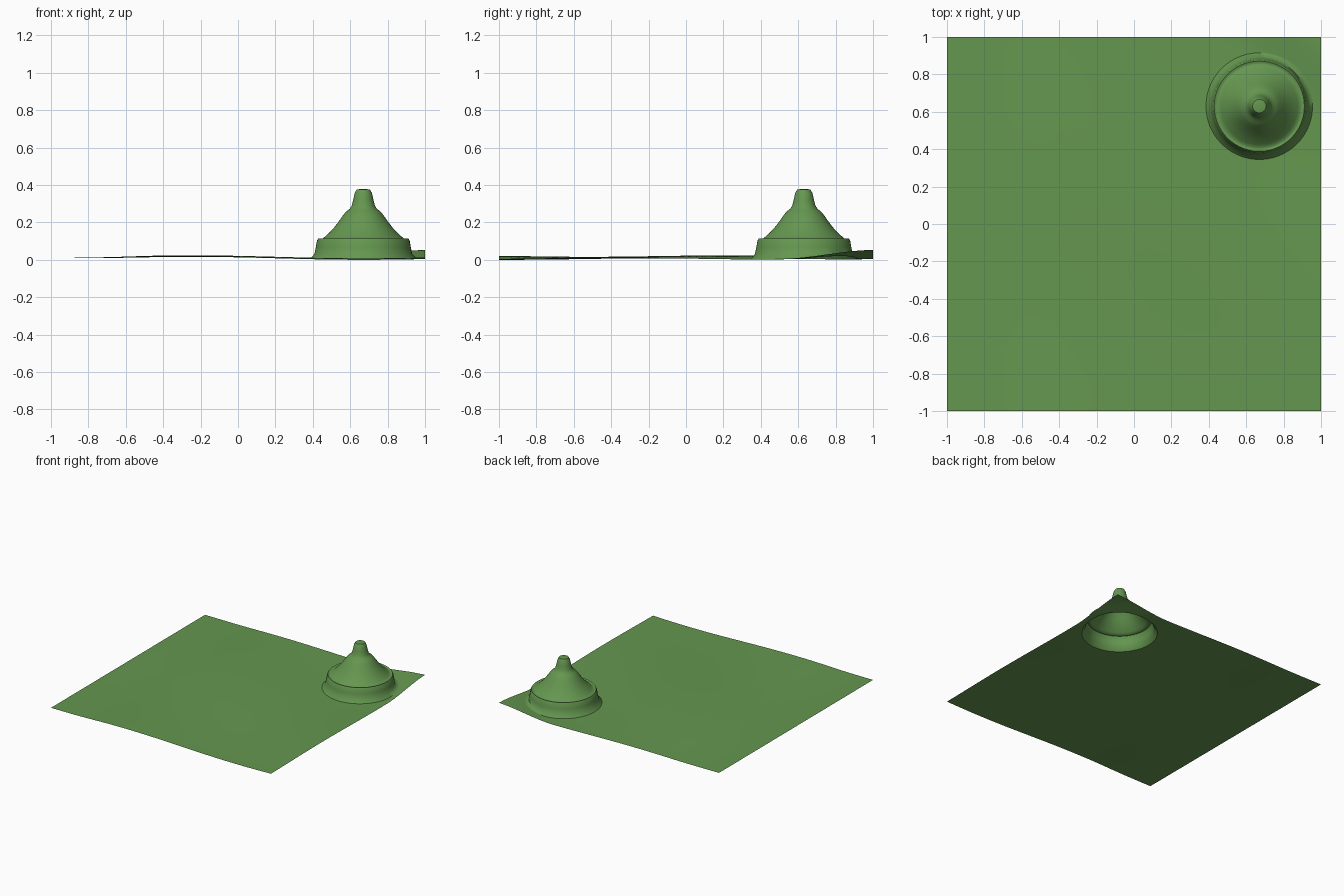
import bpy, bmesh, math
from mathutils import Vector

cube = bpy.data.objects.get("Cube")
if cube:
    bpy.data.objects.remove(cube)

HILL = Vector((0.67, 0.63))
SIDE = 48        # points along each side of the square
OUTER = 30       # rings between hill foot and square edge
FOOT = 0.285


def smooth(t):
    t = max(0.0, min(1.0, t))
    return t * t * (3 - 2 * t)


# gently rolling ground, flat on the right and lifted at one corner
def ground_height(p):
    x, y = p
    roll = 0.008 * math.cos(3.4 * (x + 0.25)) + 0.004 * math.sin(4 * y + 2 * x + 1)
    lift = 0.042 * smooth((x + y - 1.5) / 0.5)
    return 0.02 + smooth((x + 1) / 0.6) * roll + lift


# hill outline as (radius, height): knob, cone, ledge, wall
OUTLINE = [(0.02, 0.386), (0.036, 0.383), (0.046, 0.365), (0.054, 0.33),
           (0.062, 0.298), (0.073, 0.28), (0.09, 0.268), (0.107, 0.248),
           (0.13, 0.215), (0.155, 0.182), (0.18, 0.155), (0.205, 0.132),
           (0.222, 0.118), (0.232, 0.118), (0.241, 0.122), (0.248, 0.11),
           (0.254, 0.075), (0.261, 0.04)]

# points around the edge of the square, counter-clockwise
corners = [Vector(c) for c in ((1, 1), (-1, 1), (-1, -1), (1, -1))]
border = [corners[i].lerp(corners[(i + 1) % 4], k / SIDE)
          for i in range(4) for k in range(SIDE)]

bm = bmesh.new()
rings = []
for radius, height in OUTLINE:
    ring = [HILL + (b - HILL).normalized() * radius for b in border]
    rings.append([bm.verts.new((p.x, p.y, height)) for p in ring])
for k in range(OUTER + 1):
    ring = [(HILL + (b - HILL).normalized() * FOOT).lerp(b, k / OUTER) for b in border]
    rings.append([bm.verts.new((p.x, p.y, ground_height(p))) for p in ring])

# summit cap and bands between rings
bm.faces.new(rings[0])
n = len(border)
for inner, outer in zip(rings, rings[1:]):
    for i in range(n):
        j = (i + 1) % n
        bm.faces.new((inner[i], outer[i], outer[j], inner[j]))

# rest the lowest point on z = 0
low = min(v.co.z for v in bm.verts)
bmesh.ops.translate(bm, verts=bm.verts, vec=(0, 0, -low))

mesh = bpy.data.meshes.new("grassy_ground_with_hill")
bm.to_mesh(mesh)
bm.free()
ground = bpy.data.objects.new("grassy_ground_with_hill", mesh)
bpy.context.collection.objects.link(ground)

# grass colour
grass = bpy.data.materials.new("grass_green")
grass.use_nodes = True
colour = (0.13, 0.31, 0.08, 1)
grass.diffuse_color = colour
grass.node_tree.nodes["Principled BSDF"].inputs["Base Color"].default_value = colour
mesh.materials.append(grass)

bpy.context.view_layer.objects.active = ground
ground.select_set(True)
bpy.ops.object.shade_smooth_by_angle(angle=math.radians(50))
